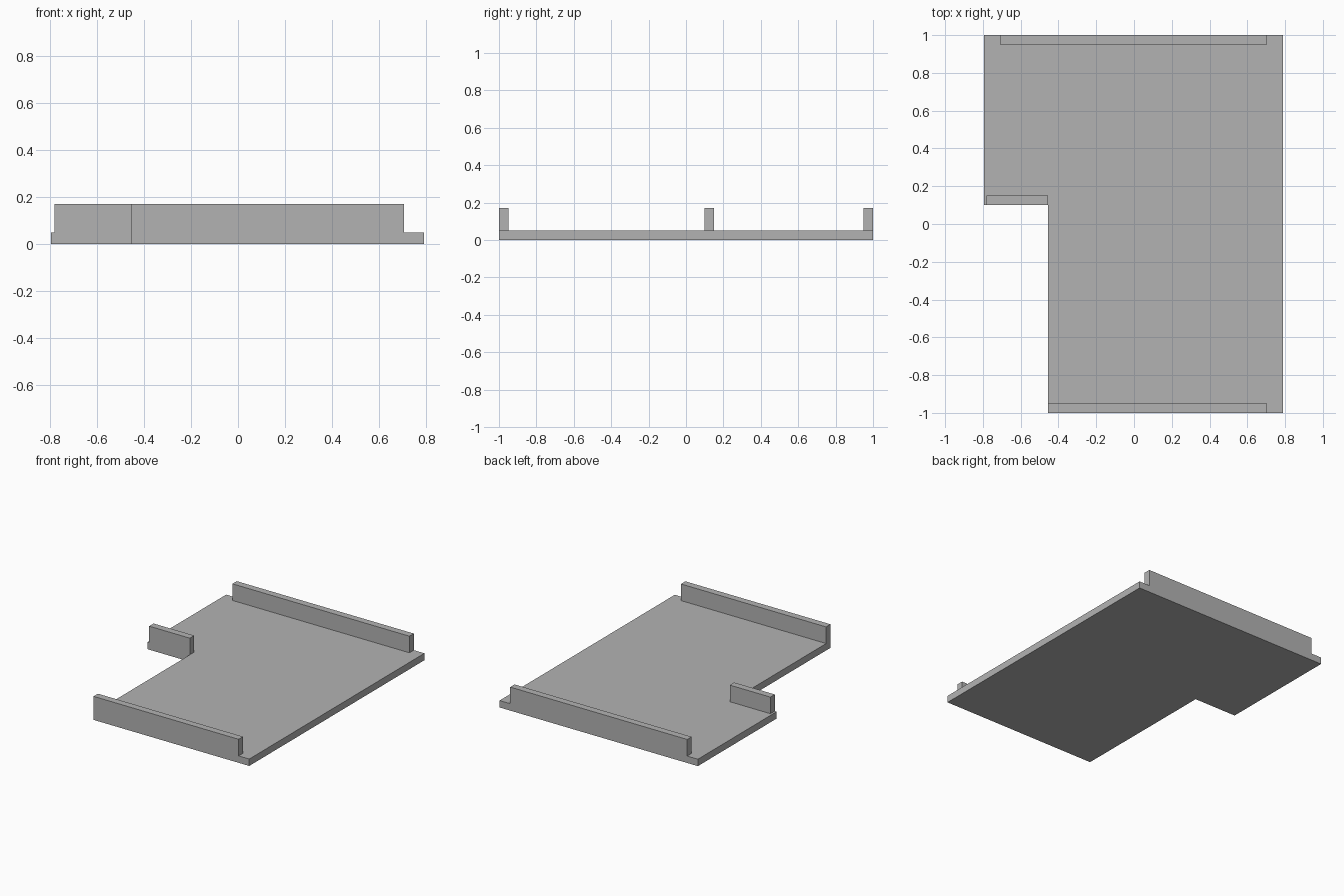
import bpy
import bmesh

cube = bpy.data.objects.get("Cube")
if cube:
    bpy.data.objects.remove(cube, do_unlink=True)

SLAB_TOP, WALL_TOP = 0.05, 0.17
WALL_THICK = 0.05
LEFT, RIGHT = 0.79, -0.795
NOTCH_X, NOTCH_Y = -0.455, 0.10

# One plain grey material
GREY = (0.45, 0.45, 0.45, 1)
grey = bpy.data.materials.new("plain_grey")
grey.use_nodes = True
grey.diffuse_color = GREY
bsdf = next(n for n in grey.node_tree.nodes if n.type == "BSDF_PRINCIPLED")
bsdf.inputs["Base Color"].default_value = GREY


def extrude_outline(name, outline, bottom, top):
    """Raise a flat outline into a solid prism."""
    bm = bmesh.new()
    base = bm.faces.new([bm.verts.new((x, y, bottom)) for x, y in outline])
    raised = bmesh.ops.extrude_face_region(bm, geom=[base], use_keep_orig=True)
    verts = [v for v in raised["geom"] if isinstance(v, bmesh.types.BMVert)]
    bmesh.ops.translate(bm, verts=verts, vec=(0, 0, top - bottom))
    bmesh.ops.recalc_face_normals(bm, faces=bm.faces)
    mesh = bpy.data.meshes.new(name)
    bm.to_mesh(mesh)
    bm.free()
    mesh.materials.append(grey)
    obj = bpy.data.objects.new(name, mesh)
    bpy.context.collection.objects.link(obj)
    return obj


def wall(name, x0, x1, y0):
    """Upright wall resting on the slab, running along x."""
    y1 = y0 + WALL_THICK
    return extrude_outline(name, [(x0, y0), (x1, y0), (x1, y1), (x0, y1)],
                           SLAB_TOP, WALL_TOP)


# L-shaped floor with the front right corner cut away
extrude_outline("floor_slab", [(NOTCH_X, -1), (LEFT, -1), (LEFT, 1), (RIGHT, 1),
                               (RIGHT, NOTCH_Y), (NOTCH_X, NOTCH_Y)], 0, SLAB_TOP)

# Walls flush with the floor's edges
wall("front_wall", NOTCH_X, 0.705, -1)
wall("back_wall", -0.71, 0.705, 1 - WALL_THICK)
wall("notch_wall", -0.78, NOTCH_X, NOTCH_Y)
